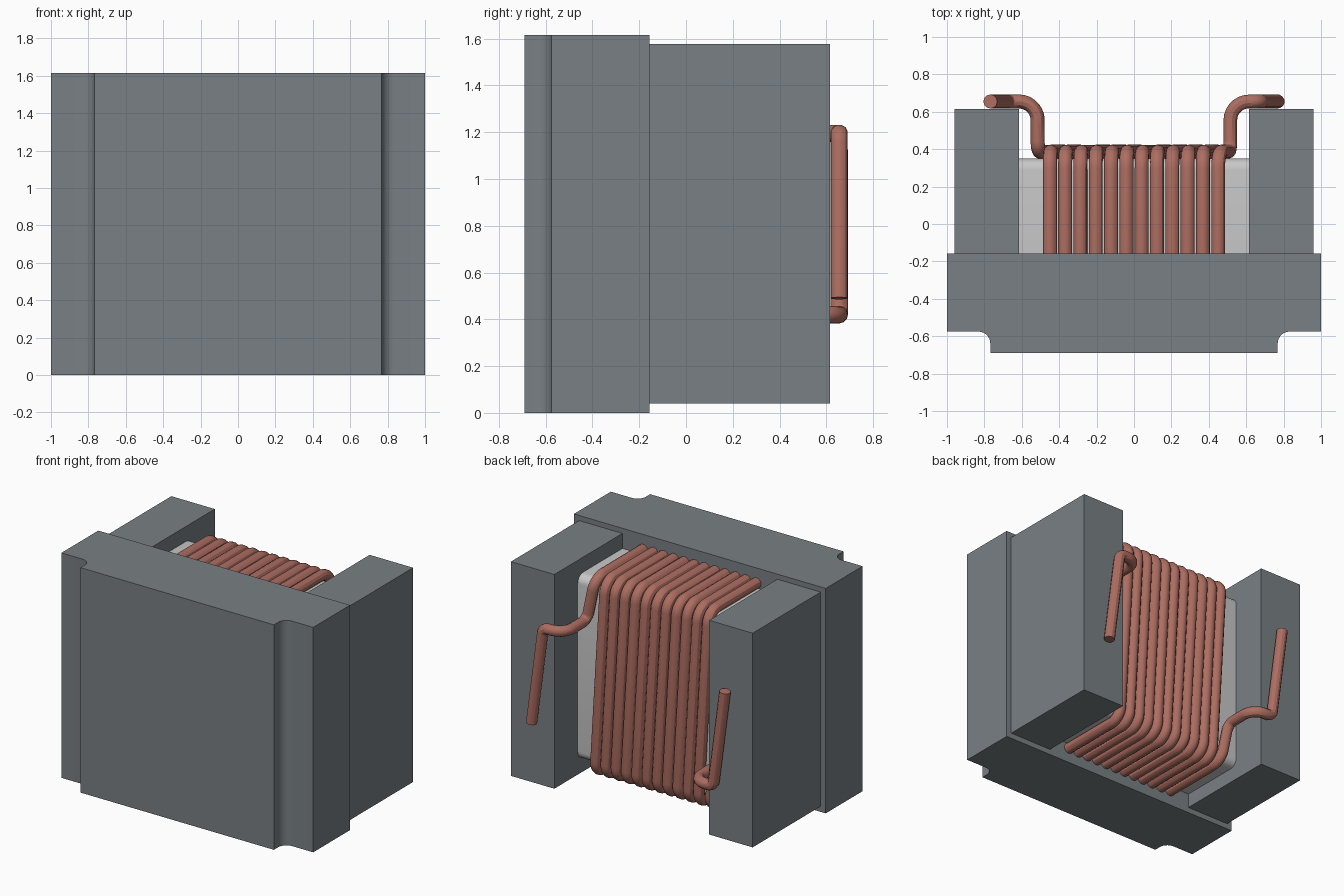
import bpy, bmesh, math
from mathutils import Vector

cube = bpy.data.objects.get("Cube")
if cube:
    bpy.data.objects.remove(cube, do_unlink=True)


def make_material(name, rgb, rough):
    m = bpy.data.materials.new(name)
    m.use_nodes = True
    m.diffuse_color = (*rgb, 1)
    bsdf = next(n for n in m.node_tree.nodes if n.type == 'BSDF_PRINCIPLED')
    bsdf.inputs["Base Color"].default_value = (*rgb, 1)
    bsdf.inputs["Roughness"].default_value = rough
    return m


ferrite = make_material("ferrite grey", (0.19, 0.215, 0.23), 0.7)
former = make_material("light grey", (0.58, 0.58, 0.58), 0.6)
copper = make_material("copper", (0.42, 0.155, 0.12), 0.5)


def smooth(obj):
    bpy.ops.object.select_all(action='DESELECT')
    obj.select_set(True)
    bpy.context.view_layer.objects.active = obj
    bpy.ops.object.shade_smooth_by_angle(angle=math.radians(30))


def prism(name, points, offset, mat):
    """Extrude a closed 3D outline by an offset vector."""
    bm = bmesh.new()
    face = bm.faces.new([bm.verts.new(p) for p in points])
    ext = bmesh.ops.extrude_face_region(bm, geom=[face])
    verts = [g for g in ext["geom"] if isinstance(g, bmesh.types.BMVert)]
    bmesh.ops.translate(bm, verts=verts, vec=offset)
    bmesh.ops.recalc_face_normals(bm, faces=bm.faces)
    mesh = bpy.data.meshes.new(name)
    bm.to_mesh(mesh)
    bm.free()
    obj = bpy.data.objects.new(name, mesh)
    bpy.context.collection.objects.link(obj)
    mesh.materials.append(mat)
    smooth(obj)
    return obj


def rounded(p0, p1, p2, radius, steps=7):
    """Arc that replaces the corner p1 of the path p0-p1-p2."""
    a, b = (p0 - p1).normalized(), (p2 - p1).normalized()
    half = a.angle(b) / 2
    if half > math.radians(89):
        return [p1]
    tangent = radius / math.tan(half)
    centre = p1 + (a + b).normalized() * (radius / math.sin(half))
    u, v = p1 + a * tangent - centre, p1 + b * tangent - centre
    sweep = u.angle(v)
    return [centre + (u * math.sin(sweep * (1 - t)) + v * math.sin(sweep * t)) / math.sin(sweep)
            for t in (i / steps for i in range(steps + 1))]


def round_path(corners, closed=False):
    """Round every corner of a path given as (point, radius) pairs."""
    n = len(corners)
    out = []
    for i, (p, r) in enumerate(corners):
        if r == 0 or (not closed and i in (0, n - 1)):
            out.append(Vector(p))
        else:
            out += rounded(Vector(corners[i - 1][0]), Vector(p),
                           Vector(corners[(i + 1) % n][0]), r)
    return out


# Front plate with a filleted notch along both front vertical edges
half = [((1, -0.157, 0), 0), ((1, -0.575, 0), 0),
        ((0.768, -0.575, 0), 0.065), ((0.768, -0.69, 0), 0)]
outline = half + [((-x, y, z), r) for (x, y, z), r in reversed(half)]
prism("front_plate", round_path(outline, closed=True), (0, 0, 1.615), ferrite)

# Two side legs
for side, name in ((1, "left_leg"), (-1, "right_leg")):
    a, b = 0.615 * side, 0.96 * side
    prism(name, [(a, -0.17, 0.04), (b, -0.17, 0.04), (b, 0.615, 0.04), (a, 0.615, 0.04)],
          (0, 0, 1.538), ferrite)

# Centre core with rounded long edges
core = [((-0.62, y, z), 0.06) for y, z in
        ((-0.45, 0.145), (0.35, 0.145), (0.35, 1.47), (-0.45, 1.47))]
prism("centre_core", round_path(core, closed=True), (1.24, 0, 0), former)

# Winding: one continuous wire with 12 turns and a lead at each end
WIRE = 0.0375
TURNS = 12
PITCH = 0.9 / (TURNS - 1)
FRONT, BACK = -0.487, 0.387
BOTTOM, TOP = 0.1075, 1.5075
BEND = 0.09

lead = [((0.515, BACK, 1.195), 0.055), ((0.515, 0.655, 1.195), 0.1),
        ((0.675, 0.655, 1.195), 0.045), ((0.768, 0.655, 0.49), 0)]
path = [((-x, y, 1.615 - z), r) for (x, y, z), r in reversed(lead)]
for i in range(TURNS):
    x = -0.45 + i * PITCH
    path += [((x, y, z), BEND) for y, z in
             ((BACK, BOTTOM), (FRONT, BOTTOM), (FRONT, TOP), (BACK, TOP))]
path += lead

curve = bpy.data.curves.new("winding", 'CURVE')
curve.dimensions = '3D'
curve.bevel_depth = WIRE
curve.bevel_resolution = 4
curve.use_fill_caps = True
points = round_path(path)
spline = curve.splines.new('POLY')
spline.points.add(len(points) - 1)
for sp, p in zip(spline.points, points):
    sp.co = (*p, 1)
curve.materials.append(copper)
winding = bpy.data.objects.new("winding", curve)
bpy.context.collection.objects.link(winding)
bpy.ops.object.select_all(action='DESELECT')
winding.select_set(True)
bpy.context.view_layer.objects.active = winding
bpy.ops.object.convert(target='MESH')
smooth(bpy.context.view_layer.objects.active)
